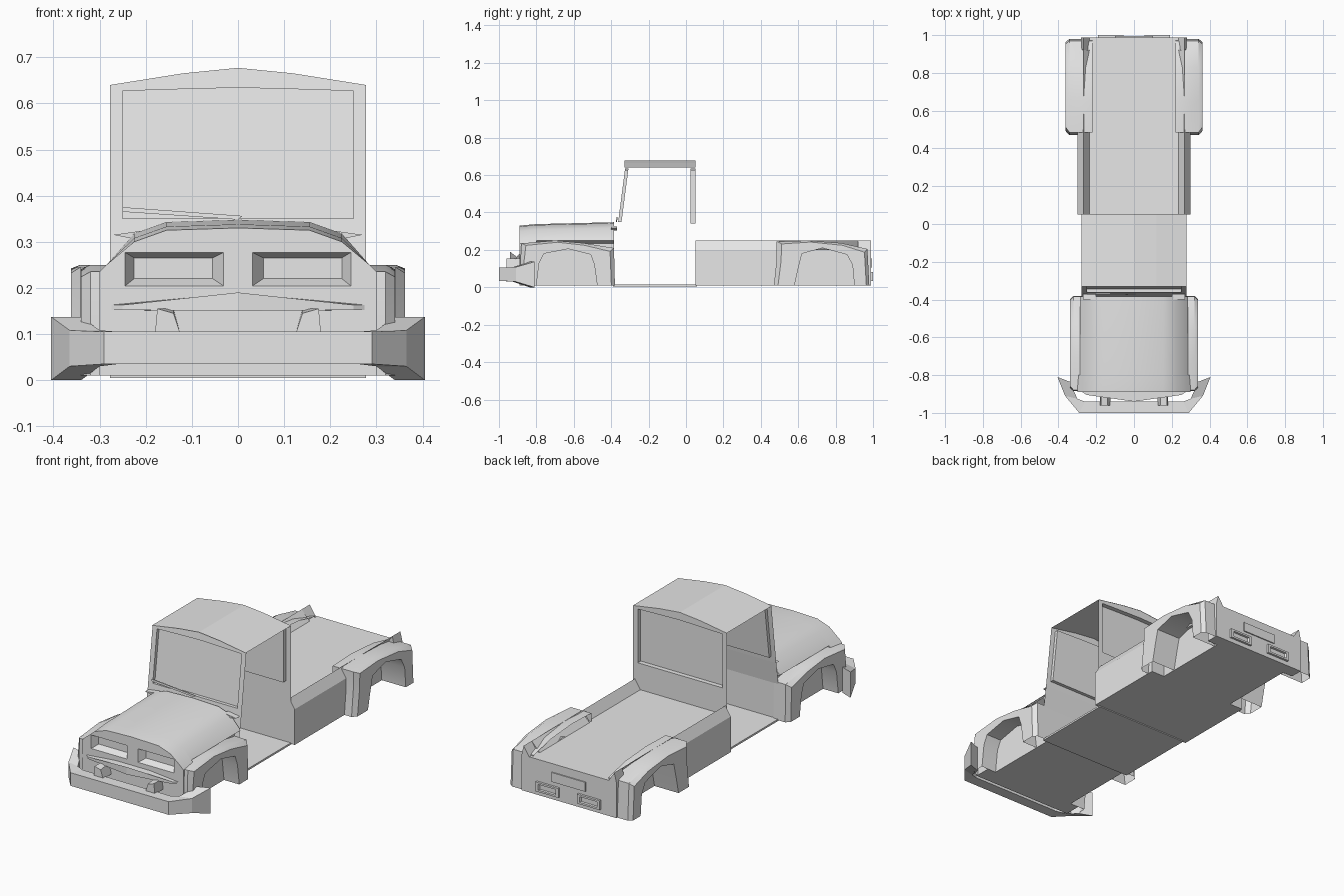
import bpy
import bmesh

cube = bpy.data.objects.get("Cube")
if cube:
    bpy.data.objects.remove(cube, do_unlink=True)

paint = bpy.data.materials.new("light_grey")
paint.use_nodes = True
paint.diffuse_color = (0.8, 0.8, 0.8, 1)
paint.node_tree.nodes["Principled BSDF"].inputs["Base Color"].default_value = (0.8, 0.8, 0.8, 1)


def loft(name, rows, closed=True, caps=(True, True), both=False, smooth=False):
    """Skin matching rows of points; optionally add the mirrored copy."""
    bm = bmesh.new()
    for sign in ((1, -1) if both else (1,)):
        rings = [[bm.verts.new((sign * x, y, z)) for x, y, z in row] for row in rows]
        count = len(rows[0])
        for a, b in zip(rings, rings[1:]):
            for i in range(count if closed else count - 1):
                j = (i + 1) % count
                bm.faces.new((a[i], a[j], b[j], b[i]))
        if caps[0]:
            bm.faces.new(rings[0])
        if caps[1]:
            bm.faces.new(rings[-1])
    bmesh.ops.recalc_face_normals(bm, faces=bm.faces)
    mesh = bpy.data.meshes.new(name)
    bm.to_mesh(mesh)
    bm.free()
    mesh.materials.append(paint)
    obj = bpy.data.objects.new(name, mesh)
    bpy.context.collection.objects.link(obj)
    if smooth:
        bpy.ops.object.select_all(action='DESELECT')
        obj.select_set(True)
        bpy.context.view_layer.objects.active = obj
        bpy.ops.object.shade_smooth_by_angle(angle=0.6)
    return obj


def rect(x0, x1, z0, z1, y):
    return [(x0, y, z0), (x1, y, z0), (x1, y, z1), (x0, y, z1)]


def box(name, x0, x1, y0, y1, z0, z1, both=False):
    return loft(name, [rect(x0, x1, z0, z1, y) for y in (y0, y1)], both=both)


def symmetric(half, y):
    """Full cross-section from a right half that ends on the centre line."""
    return [(x, y, z) for x, z in half] + [(-x, y, z) for x, z in half[-2::-1]]


def cut(obj, cutter):
    mod = obj.modifiers.new("recess", 'BOOLEAN')
    mod.operation = 'DIFFERENCE'
    mod.solver = 'EXACT'
    mod.object = cutter
    bpy.ops.object.select_all(action='DESELECT')
    obj.select_set(True)
    bpy.context.view_layer.objects.active = obj
    bpy.ops.object.modifier_apply(modifier=mod.name)
    bpy.data.objects.remove(cutter, do_unlink=True)


# Hood and nose, narrowed between the front wheels
def hood_section(side, lift):
    return [(side, 0.01), (side, 0.235), (0.285, 0.25), (0.225, 0.3 + lift),
            (0.155, 0.325 + lift), (0, 0.33 + lift)]


hood = loft("hood_and_nose", [symmetric(hood_section(w, h), y) for w, h, y in (
    (0.3, 0, -0.89), (0.3, 0.008, -0.8), (0.25, 0.008, -0.8), (0.25, 0.018, -0.385))], smooth=True)
for s in (1, -1):
    cut(hood, loft("headlight_recess", [
        rect(s * 0.025, s * 0.25, 0.2, 0.28, -0.9),
        rect(s * 0.055, s * 0.225, 0.22, 0.265, -0.855)]))

# Fenders: top skin, rounded shoulder, side with arch, inner arch
def fender(name, inner, outer, outline, arch):
    shoulder = [(a + (c - a) * 0.2, b + (d - b) * 0.2) for (a, b), (c, d) in zip(outline, arch)]
    layers = ((inner, outline), (outer - 0.02, outline), (outer, shoulder),
              (outer, arch), (inner, arch))
    loft(name, [[(x, y, z) for y, z in path] for x, path in layers],
         closed=False, caps=(False, False), both=True, smooth=True)


fender("front_fenders", 0.25, 0.34,
       [(-0.88, 0.01), (-0.885, 0.15), (-0.88, 0.235), (-0.7, 0.25),
        (-0.55, 0.237), (-0.385, 0.21), (-0.38, 0.01)],
       [(-0.8, 0.01), (-0.785, 0.13), (-0.76, 0.18), (-0.63, 0.205),
        (-0.51, 0.175), (-0.49, 0.12), (-0.475, 0.01)])
fender("rear_fenders", 0.22, 0.362,
       [(0.47, 0.01), (0.485, 0.15), (0.485, 0.245), (0.65, 0.25),
        (0.83, 0.237), (0.97, 0.205), (0.98, 0.01)],
       [(0.58, 0.01), (0.6, 0.1), (0.62, 0.18), (0.73, 0.21),
        (0.86, 0.175), (0.89, 0.12), (0.9, 0.01)])

# Cargo bed with raised rails, narrowed between the rear wheels
def bed_section(side):
    return [(side, 0.01), (side, 0.2), (0.268, 0.25), (0.235, 0.2), (0, 0.2)]


loft("cargo_bed", [symmetric(bed_section(w), y) for w, y in (
    (0.3, 0.05), (0.3, 0.5), (0.22, 0.5), (0.22, 0.92), (0.28, 0.92), (0.28, 0.988))])
box("cab_floor", -0.277, 0.277, -0.39, 0.06, 0.005, 0.015)

# Cab roof and end walls with recessed windows
roof_line = [(0.277, 0.64), (0.12, 0.665), (0, 0.677)]
loft("cab_roof", [symmetric(roof_line, y) for y in (-0.33, 0.052)], closed=False, caps=(False, False))


def window_wall(name, bottom, sill, y_at, depth):
    outer = symmetric([(0.277, bottom)] + roof_line, 0)
    inner = symmetric([(0.25, sill), (0.25, 0.627), (0.12, 0.631), (0, 0.634)], 0)
    place = lambda ring, d: [(x, y_at(z) + d, z) for x, _, z in ring]
    loft(name, [place(outer, 0), place(inner, 0), place(inner, depth)], caps=(False, True))


slope = lambda z: -0.325 - (0.64 - z) * 0.13
window_wall("windscreen", 0.32, 0.35, slope, 0.018)
window_wall("rear_window", 0.2, 0.34, lambda z: 0.05, -0.025)
loft("cowl", [[(0.277 * s, y, z) for y, z in ((-0.385, 0.01), (-0.385, 0.2), (slope(0.32), 0.32))]
              for s in (1, -1)], closed=False, caps=(False, False))
loft("cowl_wings", [[(0.2, y, 0.325), (0.27, y, 0.315), (0.22, y, 0.305)] for y in (-0.4, -0.37)], both=True)
loft("wiper", [[(x, slope(z) + d, z) for x, z in
                ((-0.25, 0.365), (0, 0.348), (0.01, 0.356), (-0.25, 0.375))] for d in (-0.012, -0.006)])

# Grille lip with a pointed prow
loft("grille_lip", [[(x, y, z) for x, y, z in (
    (-0.29, -0.88, low), (-0.25, -0.905, low), (0, -0.94, mid),
    (0.25, -0.905, low), (0.29, -0.88, low), (0, -0.88, mid))]
    for low, mid in ((0.152, 0.15), (0.163, 0.19))])

# Bumper flaring toward its tips, and its brackets
tips = [((0.405, -0.81), (0.34, -0.835), 0, 0.137),
        ((0.365, -0.91), (0.3, -0.925), 0.03, 0.108),
        ((0.29, -1), (0.26, -0.94), 0.035, 0.105)]
right = [[(*o, low), (*o, top), (*i, top), (*i, low)] for o, i, low, top in tips]
left = [[(-x, y, z) for x, y, z in row] for row in reversed(right)]
loft("front_bumper", right + left)
loft("bumper_brackets", [
    [(0.125, y, 0.1), (0.18, y, 0.1), (0.175, y, 0.155), (0.14, y, z)]
    for y, z in ((-0.96, 0.145), (-0.88, 0.155))], both=True)

# Tail lamps with hollow frames, and the plate panel
loft("tail_lamps", [rect(0.055, 0.19, 0.033, 0.083, 0.985), rect(0.055, 0.19, 0.033, 0.083, 1),
                    rect(0.07, 0.175, 0.043, 0.073, 1), rect(0.075, 0.17, 0.045, 0.071, 0.99)], both=True)
box("plate_panel", -0.1, 0.1, 0.985, 0.994, 0.105, 0.155)
